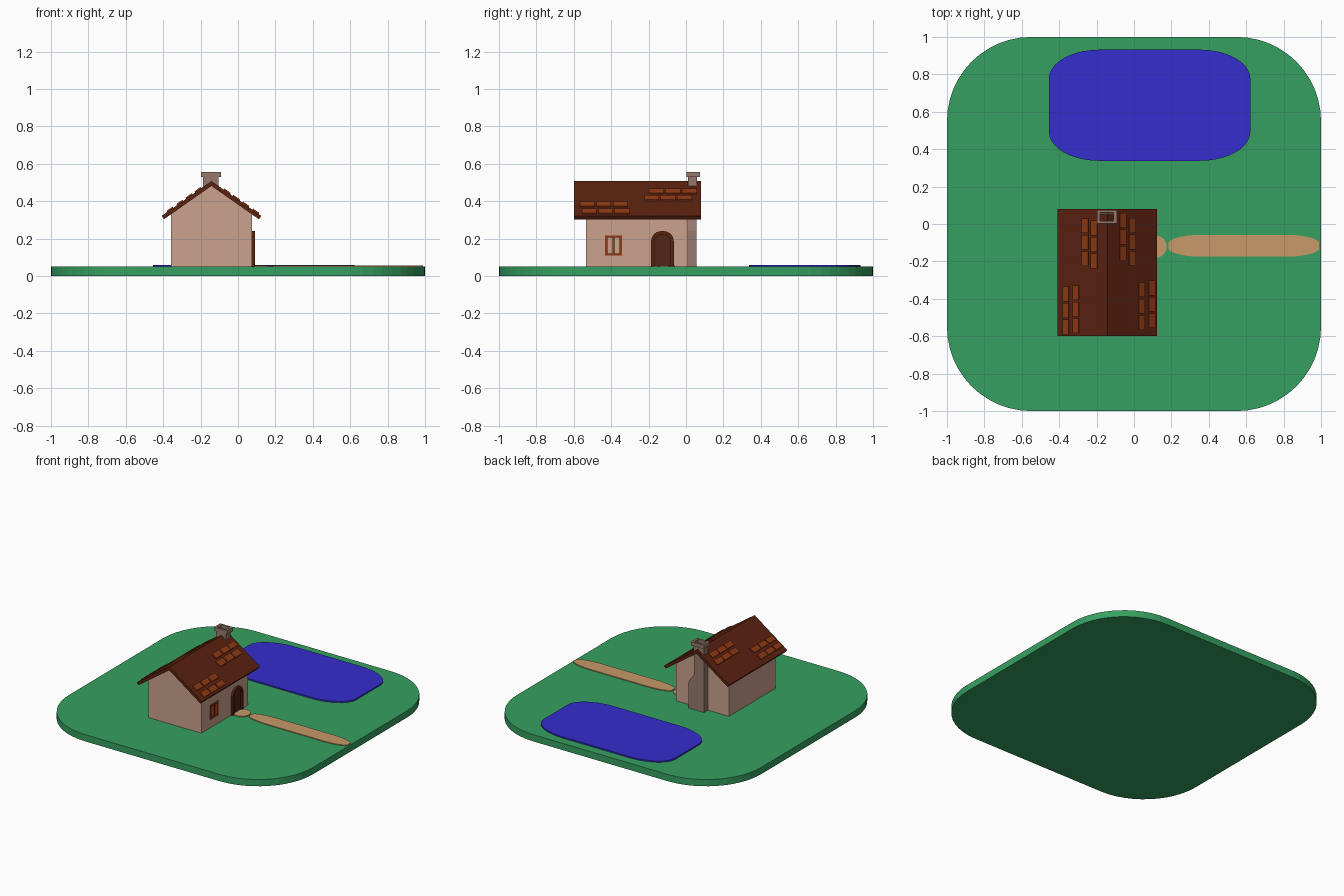
import bpy, bmesh, math
from mathutils import Vector

if "Cube" in bpy.data.objects:
    bpy.data.objects.remove(bpy.data.objects["Cube"])


def mat(name, rgb):
    m = bpy.data.materials.new(name)
    m.diffuse_color = (*rgb, 1)
    m.use_nodes = True
    m.node_tree.nodes["Principled BSDF"].inputs["Base Color"].default_value = m.diffuse_color
    return m


GRASS = mat("grass green", (0.037, 0.35, 0.118))
WATER = mat("water blue", (0.036, 0.026, 0.62))
SAND = mat("path tan", (0.58, 0.32, 0.138))
PLASTER = mat("wall plaster", (0.60, 0.36, 0.27))
STONE = mat("chimney stone", (0.31, 0.19, 0.15))
ROOF = mat("roof brown", (0.105, 0.016, 0.005))
TILE = mat("tile orange brown", (0.28, 0.042, 0.007))
DOOR = mat("door brown", (0.085, 0.018, 0.008))


def prism(name, pts, axis, lo, hi, material):
    """Extrude a 2D outline along an axis: x -> (y,z), y -> (x,z), z -> (x,y)."""
    place = {"x": lambda a, b, t: (t, a, b),
             "y": lambda a, b, t: (a, t, b),
             "z": lambda a, b, t: (a, b, t)}[axis]
    bm = bmesh.new()
    low = [bm.verts.new(place(a, b, lo)) for a, b in pts]
    high = [bm.verts.new(place(a, b, hi)) for a, b in pts]
    n = len(pts)
    bm.faces.new(low)
    bm.faces.new(high)
    for i in range(n):
        j = (i + 1) % n
        bm.faces.new((low[i], low[j], high[j], high[i]))
    bmesh.ops.recalc_face_normals(bm, faces=bm.faces)
    me = bpy.data.meshes.new(name)
    bm.to_mesh(me)
    bm.free()
    ob = bpy.data.objects.new(name, me)
    bpy.context.collection.objects.link(ob)
    if material:
        me.materials.append(material)
    return ob


def rect(a0, a1, b0, b1):
    return [(a0, b0), (a1, b0), (a1, b1), (a0, b1)]


def rounded(a0, a1, b0, b1, ra, rb, n=10):
    pts = []
    corners = [(a1 - ra, b1 - rb), (a0 + ra, b1 - rb), (a0 + ra, b0 + rb), (a1 - ra, b0 + rb)]
    for k, (ca, cb) in enumerate(corners):
        for i in range(n + 1):
            t = math.pi / 2 * (k + i / n)
            pts.append((ca + ra * math.cos(t), cb + rb * math.sin(t)))
    return pts


def arch(y0, y1, z0, z1, ry, rz, n=8):
    pts = [(y0, z0), (y1, z0)]
    for c, start in ((y1 - ry, 0), (y0 + ry, 90)):
        for i in range(n + 1):
            t = math.radians(start + 90 * i / n)
            pts.append((c + ry * math.cos(t), z1 - rz + rz * math.sin(t)))
    return pts


def cut(ob, cutter):
    mod = ob.modifiers.new("cut", "BOOLEAN")
    mod.operation = "DIFFERENCE"
    mod.solver = "EXACT"
    mod.object = cutter
    cutter.hide_render = True
    cutter.hide_viewport = True
    cutter.display_type = "WIRE"


def frame(name, outer, inner, axis, lo, hi, material):
    """Prism ring between two outlines with the same number of points."""
    ob = prism(name, outer, axis, lo, hi, material)
    cutter = prism(name + "_cutter", inner, axis, lo - 0.02, hi + 0.02, None)
    cut(ob, cutter)
    return ob


# Ground, pond and path
prism("ground", rounded(-1, 1, -1, 1, 0.45, 0.45, 12), "z", 0, 0.05, GRASS)
prism("pond", rounded(-0.455, 0.622, 0.338, 0.932, 0.27, 0.155), "z", 0.045, 0.06, WATER)
prism("path", rounded(0.185, 0.99, -0.175, -0.058, 0.18, 0.045), "z", 0.045, 0.056, SAND)
prism("door_step", rounded(0.06, 0.175, -0.18, -0.062, 0.0575, 0.059), "z", 0.045, 0.056, SAND)

# House walls: hollow gabled shell with an open window
XR, SLOPE = -0.142, 0.70          # ridge position and roof pitch


def gable(half, apex, base):
    eave = apex - SLOPE * half
    return [(XR - half, base), (XR + half, base), (XR + half, eave), (XR, apex), (XR - half, eave)]


walls = prism("walls", gable(0.217, 0.49, 0.05), "y", -0.535, 0.01, PLASTER)
cut(walls, prism("room_cutter", gable(0.197, 0.465, 0.0), "y", -0.515, -0.01, None))
cut(walls, prism("window_cutter", rect(-0.43, -0.345, 0.11, 0.217), "x", 0.03, 0.12, None))

# Window frame with a centre bar
for i, r in enumerate([rect(-0.432, -0.42, 0.11, 0.218), rect(-0.355, -0.343, 0.11, 0.218),
                       rect(-0.42, -0.355, 0.11, 0.122), rect(-0.42, -0.355, 0.206, 0.218),
                       rect(-0.393, -0.382, 0.122, 0.206)]):
    prism(f"window_frame_{i}", r, "x", 0.06, 0.079, TILE)

# Arched door and its frame
prism("door", arch(-0.175, -0.075, 0.05, 0.225, 0.045, 0.05), "x", 0.07, 0.08, DOOR)
frame("door_frame", arch(-0.187, -0.065, 0.05, 0.24, 0.052, 0.058),
      arch(-0.168, -0.084, 0.0, 0.222, 0.038, 0.045), "x", 0.065, 0.09, ROOF)

# Roof: one bent slab
APEX, HALF, THICK = 0.508, 0.266, 0.026
eave = APEX - SLOPE * HALF
prism("roof", [(XR, APEX), (XR + HALF, eave), (XR + HALF - 0.012, eave - 0.018),
               (XR, APEX - THICK), (XR - HALF + 0.012, eave - 0.018), (XR - HALF, eave)],
      "y", -0.6, 0.08, ROOF)

# Raised roof tiles: (x0, x1, first tile's y) for each row of three
rows = [(-0.276, -0.243, 0.03), (-0.228, -0.195, 0.018),
        (-0.377, -0.345, -0.335), (-0.325, -0.293, -0.328),
        (-0.078, -0.044, 0.058), (-0.029, 0.008, 0.032),
        (0.022, 0.056, -0.312), (0.076, 0.110, -0.302)]
for r, (x0, x1, y) in enumerate(rows):
    z0, z1 = (APEX - SLOPE * abs(x - XR) for x in (x0, x1))
    side = 1 if x0 > XR else -1
    up = Vector((side * SLOPE, 1)).normalized() * 0.007
    outline = [(x0, z0 - 0.004), (x1, z1 - 0.004),
               (x1 + up.x, z1 + up.y), (x0 + up.x, z0 + up.y)]
    for k in range(3):
        top = y - 0.088 * k
        prism(f"roof_tile_{r}_{k}", outline, "y", top - 0.079, top, TILE)

# Chimney: shouldered breast on the back wall, hollow stack and cap
prism("chimney_breast", [(-0.188, 0.05), (-0.06, 0.05), (-0.06, 0.245), (-0.104, 0.31),
                         (-0.104, 0.465), (-0.188, 0.465)], "y", 0.005, 0.056, STONE)
frame("chimney_stack", rect(-0.188, -0.104, 0.01, 0.06), rect(-0.179, -0.113, 0.019, 0.051),
      "z", 0.45, 0.535, STONE)
frame("chimney_cap", rect(-0.198, -0.092, 0.003, 0.075), rect(-0.181, -0.109, 0.017, 0.061),
      "z", 0.53, 0.557, STONE)
